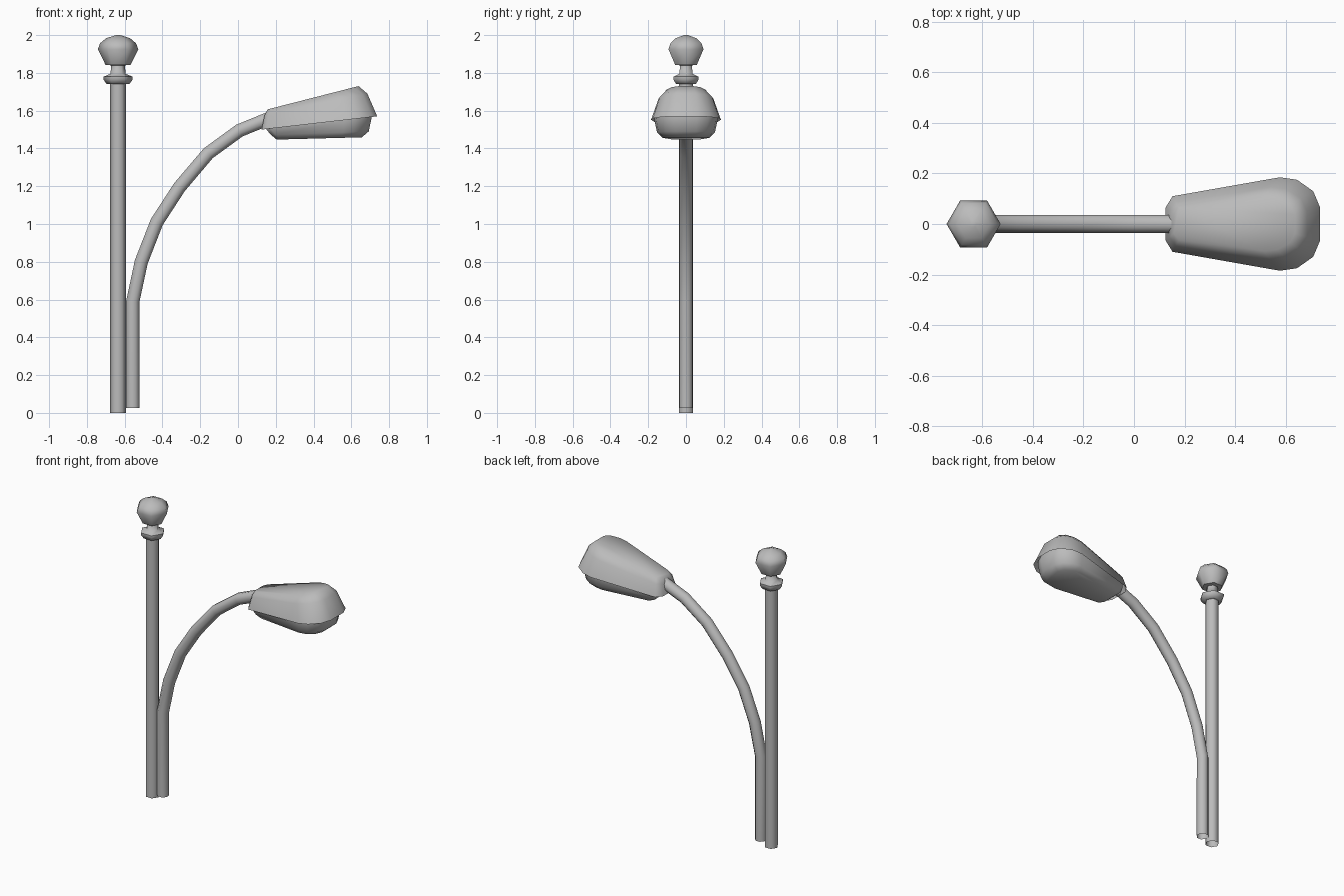
import bpy, bmesh, math
from mathutils import Vector

if "Cube" in bpy.data.objects:
    bpy.data.objects.remove(bpy.data.objects["Cube"])

metal = bpy.data.materials.new("grey metal")
metal.use_nodes = True
GREY = (0.5, 0.5, 0.5, 1)
metal.diffuse_color = GREY
metal.node_tree.nodes["Principled BSDF"].inputs["Base Color"].default_value = GREY


def loft(name, rings, cap_start=False, cap_end=False, angle=62):
    """Skin a list of equal-length closed rings."""
    bm = bmesh.new()
    loops = [[bm.verts.new(p) for p in ring] for ring in rings]
    n = len(rings[0])
    for a, b in zip(loops, loops[1:]):
        for i in range(n):
            j = (i + 1) % n
            bm.faces.new((a[i], a[j], b[j], b[i]))
    if cap_start:
        bm.faces.new(loops[0][::-1])
    if cap_end:
        bm.faces.new(loops[-1])
    bmesh.ops.recalc_face_normals(bm, faces=bm.faces)
    mesh = bpy.data.meshes.new(name)
    bm.to_mesh(mesh)
    bm.free()
    obj = bpy.data.objects.new(name, mesh)
    bpy.context.collection.objects.link(obj)
    mesh.materials.append(metal)
    bpy.ops.object.select_all(action='DESELECT')
    obj.select_set(True)
    bpy.context.view_layer.objects.active = obj
    bpy.ops.object.shade_smooth_by_angle(angle=math.radians(angle))
    return obj


def turned(name, profile, x, sides=6, **caps):
    """Sweep (radius, height) pairs around a vertical axis."""
    turns = [math.tau * i / sides for i in range(sides)]
    return loft(name, [[(x + r * math.cos(t), r * math.sin(t), z) for t in turns]
                       for r, z in profile], **caps)


# Post, collar and ball finial
POST_X = -0.635
turned("post", [(0.043, 0), (0.043, 1.75)], POST_X)
turned("finial_collar", [(0.04, 1.74), (0.06, 1.74), (0.077, 1.765), (0.077, 1.78),
                         (0.04, 1.795), (0.036, 1.845)], POST_X, cap_start=True)
turned("finial_ball", [(0.036, 1.84), (0.066, 1.842), (0.107, 1.925), (0.095, 1.957),
                       (0.064, 1.983), (0.012, 2.0)], POST_X, cap_start=True, cap_end=True)

# Curved arm: rings set square to the path
path = [Vector((x, 0, z)) for x, z in
        [(-0.557, 0.025), (-0.557, 0.59), (-0.512, 0.80), (-0.43, 1.01),
         (-0.31, 1.195), (-0.157, 1.375), (0.008, 1.495), (0.18, 1.565)]]
SIDES, RADIUS = 8, 0.038
arm_rings = []
for i, p in enumerate(path):
    back = (p - path[max(i - 1, 0)]).normalized()
    ahead = (path[min(i + 1, len(path) - 1)] - p).normalized()
    along = (back + ahead).normalized()
    side = Vector((0, 1, 0))
    up = along.cross(side)
    arm_rings.append([p + RADIUS * (math.cos(t) * side + math.sin(t) * up)
                      for t in (math.tau * (k + 0.5) / SIDES for k in range(SIDES))])
loft("arm", arm_rings)

# Lamp head plan: (fraction along the length, half width)
half = [(0, 0.065), (0.045, 0.11), (0.74, 0.185), (0.85, 0.175), (0.955, 0.13), (1, 0.065)]
plan = half + [(u, -y) for u, y in reversed(half)]


def lamp_ring(x0, x1, width, z0, z1):
    return [(x0 + u * (x1 - x0), y * width, z0 + u * (z1 - z0)) for u, y in plan]


loft("lamp_housing", [lamp_ring(0.125, 0.737, 1.0, 1.50, 1.57),
                      lamp_ring(0.14, 0.685, 0.79, 1.575, 1.69),
                      lamp_ring(0.157, 0.638, 0.58, 1.607, 1.73)], cap_end=True)
loft("lamp_lens", [lamp_ring(0.15, 0.705, 0.9, 1.53, 1.60),
                   lamp_ring(0.15, 0.708, 0.9, 1.50, 1.565),
                   lamp_ring(0.175, 0.692, 0.83, 1.472, 1.49),
                   lamp_ring(0.205, 0.655, 0.67, 1.447, 1.459)],
     cap_start=True, cap_end=True)
